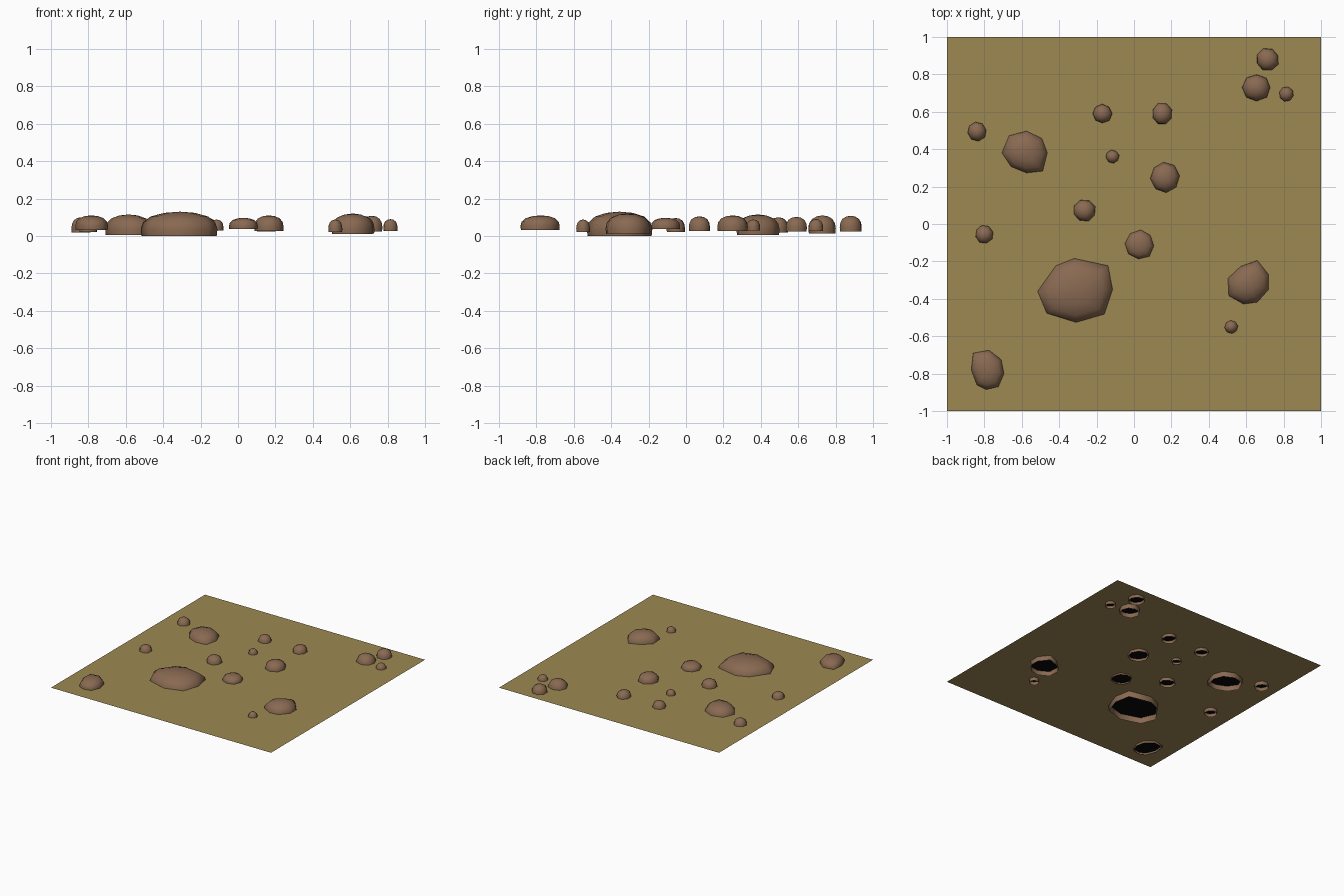
import bpy, bmesh, math, random

if "Cube" in bpy.data.objects:
    bpy.data.objects.remove(bpy.data.objects["Cube"])

random.seed(4)


def material(name, rgb):
    m = bpy.data.materials.new(name)
    m.diffuse_color = (*rgb, 1)
    m.use_nodes = True
    m.node_tree.nodes["Principled BSDF"].inputs["Base Color"].default_value = m.diffuse_color
    return m


SAND = material("olive sand", (0.34, 0.25, 0.085))
STONE = material("brown stone", (0.25, 0.142, 0.084))
DARK = material("dark hollow", (0.002, 0.002, 0.002))

GROUND_Z = 0.05
SIDES = 8
# dome profile: radius fraction, height fraction
PROFILE = [(0.98, 0), (1, 0.28), (0.94, 0.56), (0.75, 0.8), (0.4, 0.95)]


def add_object(name, bm, mats):
    me = bpy.data.meshes.new(name)
    bm.to_mesh(me)
    bm.free()
    for m in mats:
        me.materials.append(m)
    ob = bpy.data.objects.new(name, me)
    bpy.context.collection.objects.link(ob)
    return ob


def rock(name, outline, centre, z0, z1):
    """Hollow, smooth dome on an irregular outline, with a dark inner disc."""
    cx, cy = centre
    bm = bmesh.new()

    def ring(r, z):
        return [bm.verts.new((cx + (x - cx) * r, cy + (y - cy) * r, z)) for x, y in outline]

    rings = [ring(r, z0 + h * (z1 - z0)) for r, h in PROFILE]
    n = len(outline)
    for a, b in zip(rings, rings[1:]):
        for i in range(n):
            j = (i + 1) % n
            bm.faces.new((a[i], a[j], b[j], b[i])).smooth = True
    top = bm.verts.new((cx, cy, z1))
    for i in range(n):
        bm.faces.new((rings[-1][i], rings[-1][(i + 1) % n], top)).smooth = True
    # dark underside inside the hollow, just below the ground sheet
    disc = ring(0.97, GROUND_Z - 0.002)
    bm.faces.new(disc[::-1]).material_index = 1
    add_object(name, bm, [STONE, DARK])


def round_outline(cx, cy, rx, ry, turn):
    pts = []
    for i in range(SIDES):
        a = math.radians(turn) + math.tau * i / SIDES
        k = random.uniform(0.98, 1.06)
        pts.append((cx + rx * k * math.cos(a), cy + ry * k * math.sin(a)))
    return pts


# ground sheet
bm = bmesh.new()
bm.faces.new([bm.verts.new((x, y, GROUND_Z)) for x, y in ((-1, -1), (1, -1), (1, 1), (-1, 1))])
add_object("ground", bm, [SAND])

# boulders with distinctive outlines
rock("large_boulder",
     [(-.52, -.36), (-.47, -.48), (-.31, -.53), (-.155, -.485),
      (-.11, -.35), (-.135, -.22), (-.32, -.18), (-.42, -.22)],
     (-.31, -.355), 0.0, 0.13)
rock("pointed_boulder",
     [(.50, -.29), (.505, -.385), (.585, -.43), (.66, -.42),
      (.722, -.35), (.722, -.27), (.66, -.192), (.57, -.225)],
     (.615, -.315), 0.01, 0.12)
rock("broad_boulder",
     [(-.71, .38), (-.66, .305), (-.575, .27), (-.485, .28),
      (-.46, .38), (-.49, .46), (-.575, .50), (-.67, .475)],
     (-.585, .385), 0.005, 0.115)
rock("corner_boulder",
     [(-.87, -.78), (-.84, -.86), (-.79, -.885), (-.725, -.87),
      (-.695, -.80), (-.71, -.725), (-.775, -.675), (-.86, -.69)],
     (-.785, -.775), 0.033, 0.11)

# small stones: x, y, rx, ry, bottom, top, turn
STONES = [
    (-.84, .495, .052, .052, .018, .10, 10),
    (-.17, .59, .052, .051, .025, .10, 0),
    (.15, .59, .054, .058, .025, .102, 22),
    (-.115, .36, .036, .036, .03, .088, 10),
    (.165, .25, .075, .079, .027, .11, 5),
    (-.265, .072, .061, .058, .026, .105, 20),
    (.03, -.11, .077, .077, .037, .097, 40),
    (-.80, -.055, .049, .050, .02, .096, 15),
    (.52, -.55, .036, .037, .02, .088, 5),
    (.655, .73, .075, .072, .012, .11, 0),
    (.715, .88, .060, .060, .025, .108, 20),
    (.815, .695, .040, .040, .026, .09, 30),
]
for k, (x, y, rx, ry, z0, z1, turn) in enumerate(STONES):
    rock(f"stone_{k + 1}", round_outline(x, y, rx, ry, turn), (x, y), z0, z1)
